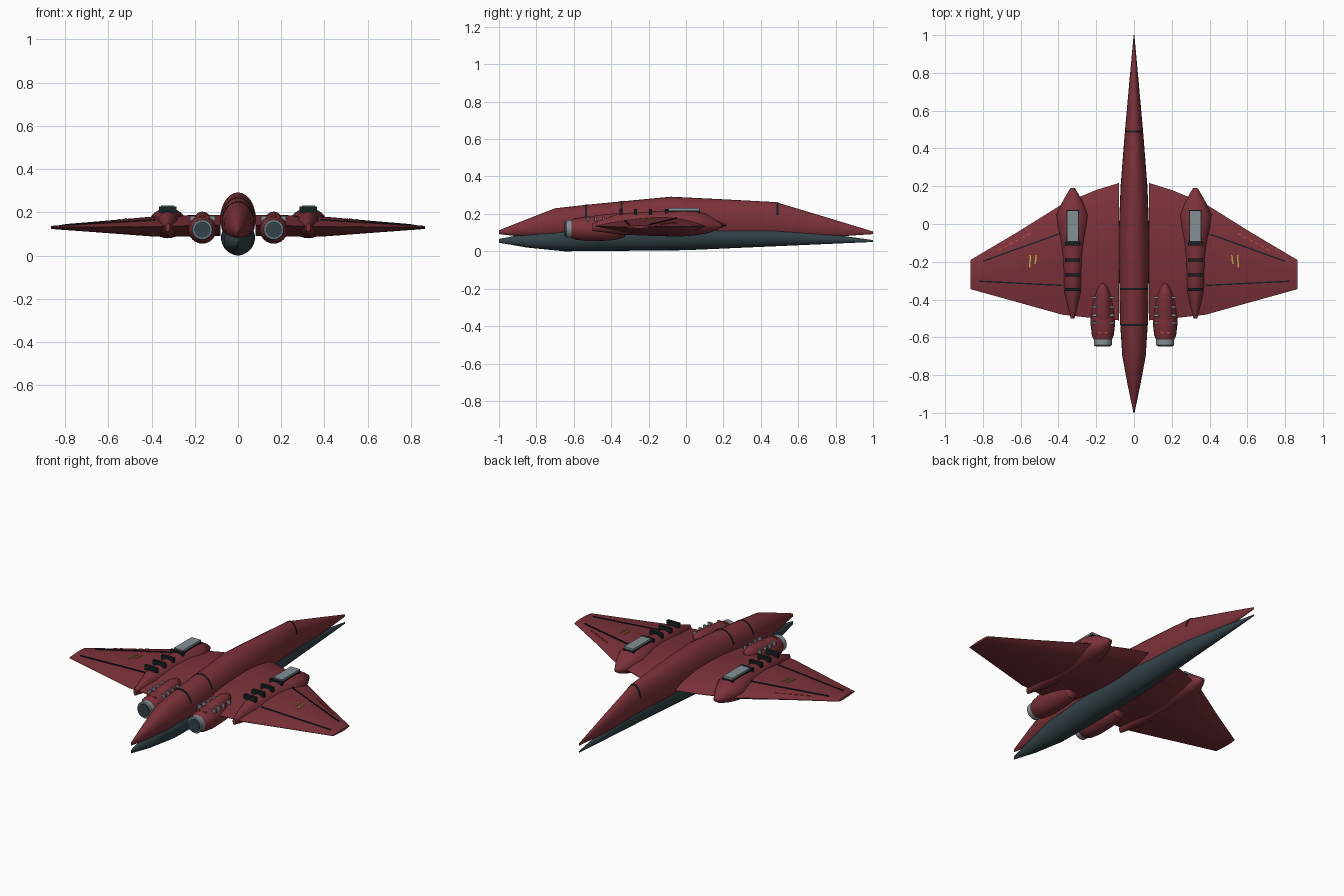
import bpy, bmesh, math
from mathutils import Vector

if "Cube" in bpy.data.objects:
    bpy.data.objects.remove(bpy.data.objects["Cube"])


def material(name, rgb):
    m = bpy.data.materials.new(name)
    m.diffuse_color = (*rgb, 1)
    m.use_nodes = True
    m.node_tree.nodes["Principled BSDF"].inputs["Base Color"].default_value = m.diffuse_color
    return m


RED = material("hull red", (0.2, 0.031, 0.042))
SLATE = material("keel slate", (0.032, 0.055, 0.065))
DARK = material("panel dark", (0.008, 0.014, 0.016))
GREY = material("metal grey", (0.23, 0.28, 0.30))
YELLOW = material("marking yellow", (0.55, 0.36, 0.06))
ORANGE = material("marking orange", (0.5, 0.06, 0.03))


def finish(bm, name, mat, mirror=False, angle=32):
    bmesh.ops.recalc_face_normals(bm, faces=bm.faces)
    me = bpy.data.meshes.new(name)
    bm.to_mesh(me)
    bm.free()
    me.materials.append(mat)
    ob = bpy.data.objects.new(name, me)
    bpy.context.collection.objects.link(ob)
    bpy.ops.object.select_all(action='DESELECT')
    ob.select_set(True)
    bpy.context.view_layer.objects.active = ob
    bpy.ops.object.shade_smooth_by_angle(angle=math.radians(angle))
    if mirror:
        ob.modifiers.new("Mirror", 'MIRROR').use_mirror_merge = False
    return ob


def loft(name, rings, mat, mirror=False, angle=32):
    """Skin a row of closed rings and cap both ends."""
    bm = bmesh.new()
    vs = [[bm.verts.new(p) for p in r] for r in rings]
    n = len(vs[0])
    for a, b in zip(vs, vs[1:]):
        for i in range(n):
            bm.faces.new((a[i], a[(i + 1) % n], b[(i + 1) % n], b[i]))
    bm.faces.new(vs[0])
    bm.faces.new(vs[-1])
    return finish(bm, name, mat, mirror, angle)


def ellipse(y, w, zb, zt, cx=0, n=28):
    c, h = (zb + zt) / 2, (zt - zb) / 2
    return [(cx + w * math.cos(2 * math.pi * i / n), y,
             c + h * math.sin(2 * math.pi * i / n)) for i in range(n)]


def lerp_rows(rows, k):
    """Interpolate table rows on their first column."""
    for a, b in zip(rows, rows[1:]):
        if a[0] <= k <= b[0]:
            t = (k - a[0]) / (b[0] - a[0])
            return [p + (q - p) * t for p, q in zip(a, b)]
    return list(rows[0] if k < rows[0][0] else rows[-1])


def boxes(name, items, mat, mirror=True):
    """Several boxes (centre, size) in one object."""
    bm = bmesh.new()
    for c, s in items:
        vs = bmesh.ops.create_cube(bm, size=1)["verts"]
        for v in vs:
            v.co = Vector([v.co[i] * s[i] + c[i] for i in range(3)])
    return finish(bm, name, mat, mirror)


# Fuselage: rows are y, half width, bottom z, top z
UPPER = [(-1, .003, .092, .112), (-.85, .034, .075, .172), (-.7, .062, .062, .23),
         (-.5, .075, .055, .252), (-.08, .082, .05, .292), (.2, .071, .053, .278),
         (.48, .049, .06, .263), (.75, .025, .075, .182), (1, .002, .092, .106)]
LOWER = [(-1, .003, .046, .066), (-.85, .034, .02, .095), (-.65, .065, .0, .14),
         (-.4, .077, .002, .155), (0, .079, .006, .16), (.48, .046, .027, .14),
         (.75, .024, .039, .095), (1, .002, .05, .06)]
loft("upper_hull", [ellipse(*r) for r in UPPER], RED)
loft("lower_hull", [ellipse(*r) for r in LOWER], SLATE)

# Dark bands wrapped over the spine
for k, y0 in enumerate((-.535, -.345, .49)):
    bm = bmesh.new()
    rows = []
    for y in (y0 - .005, y0 + .005):
        _, w, zb, zt = lerp_rows(UPPER, y)
        c, h = (zb + zt) / 2, (zt - zb) / 2
        row = []
        for g in (.002, -.004):
            angs = [math.radians(20 + 140 * i / 16) for i in range(17)]
            if g < 0:
                angs.reverse()
            row += [((w + g) * math.cos(a), y, c + (h + g) * math.sin(a)) for a in angs]
        rows.append(row)
    loft("spine_band_%d" % (k + 1), rows, DARK)

# Wings: rows are x, leading y, trailing y, centre z, half thickness
WING = [(.08, .217, -.51, .14, .048), (.2, .18, -.5, .138, .049),
        (.38, .105, -.48, .134, .046), (.62, -.045, -.413, .132, .026),
        (.865, -.19, -.345, .13, .006)]


def bulge(t):
    return max(0, math.sin(math.pi * min(1, max(0, t)) ** .75)) ** .9


def wing_top(x, y):
    _, le, te, c, h = lerp_rows(WING, x)
    return c + h * bulge((le - y) / (le - te))


rings = []
for x, le, te, c, h in WING:
    ts = [i / 14 for i in range(15)]
    top = [(x, le + (te - le) * t, c + h * bulge(t) + .001) for t in ts]
    bot = [(x, le + (te - le) * t, c - h * bulge(t) - .001) for t in reversed(ts)]
    rings.append(top + bot)
loft("wings", rings, RED, True, 40)


def strips(name, lines, width, mat, n=8):
    """Thin plates that follow the wing's upper surface."""
    bm = bmesh.new()
    for x0, y0, x1, y1 in lines:
        d = Vector((x1 - x0, y1 - y0)).normalized() * width / 2
        prev = None
        for i in range(n + 1):
            x, y = x0 + (x1 - x0) * i / n, y0 + (y1 - y0) * i / n
            cur = []
            for sx, dz in ((1, .005), (-1, .005), (-1, -.003), (1, -.003)):
                px, py = x - sx * d.y, y + sx * d.x
                cur.append(bm.verts.new((px, py, wing_top(px, py) + dz)))
            if prev:
                for j in range(4):
                    bm.faces.new((prev[j], prev[(j + 1) % 4], cur[(j + 1) % 4], cur[j]))
            if i in (0, n):
                bm.faces.new(cur)
            prev = cur
    return finish(bm, name, mat, True)


# Wing markings
strips("wing_panel_lines", [(.39, -.05, .8, -.197), (.38, -.325, .82, -.303)], .007, DARK, 16)
strips("yellow_marks", [(.518, -.165, .523, -.212), (.548, -.165, .553, -.23)], .008, YELLOW, 3)
strips("orange_dashes", [(.55 + .03 * i, -.05 - .016 * i, .568 + .03 * i, -.06 - .016 * i)
                         for i in range(6)], .006, ORANGE, 2)

# Wing pods
PX = .325
POD = [(-.5, .01, .11, .15), (-.36, .045, .09, .202), (-.2, .055, .083, .212),
       (-.09, .067, .08, .219), (-.02, .08, .08, .221), (.05, .085, .085, .219),
       (.11, .058, .095, .2), (.16, .03, .112, .168), (.19, .012, .13, .145)]
loft("wing_pods", [ellipse(*r, PX) for r in POD], RED, True, 40)
boxes("pod_top_plates", [((PX, -.01, .224), (.06, .165, .013))], GREY)
boxes("pod_plate_bases", [((PX, -.01, .212), (.066, .168, .014))], DARK)
boxes("pod_vents", [((PX, y, .212), (.08, .017, .028)) for y in (-.105, -.19, -.27, -.347)], DARK)

# Rear engines: rows are y, radius
EX, EZ = .165, .12


def engine(name, rows, mat):
    loft(name, [ellipse(y, r, EZ - r, EZ + r, EX, 24) for y, r in rows], mat, True)


engine("engine_bodies", [(-.615, .047), (-.59, .058), (-.53, .065), (-.45, .064),
                         (-.38, .06), (-.33, .045), (-.31, .02)], RED)
loft("engine_top_fairings", [ellipse(y, w, .12, z, EX) for y, w, z in
                             ((-.56, .03, .17), (-.48, .045, .193), (-.38, .04, .203),
                              (-.335, .027, .196), (-.315, .008, .18))], RED, True, 40)
engine("exhaust_rings", [(-.645, .044), (-.64, .048), (-.6, .048)], GREY)
engine("exhaust_discs", [(-.649, .038), (-.63, .038)], SLATE)

# Small studs along both shoulders of each engine
boxes("engine_studs", [((EX + s * .046, y, .172), (.024, .011, .022))
                       for s in (1, -1) for y in (-.39, -.44, -.483, -.525)], GREY)
boxes("engine_marks", [((EX + s * .02, -.575, .178), (.02, .008, .008)) for s in (1, -1)], ORANGE)
